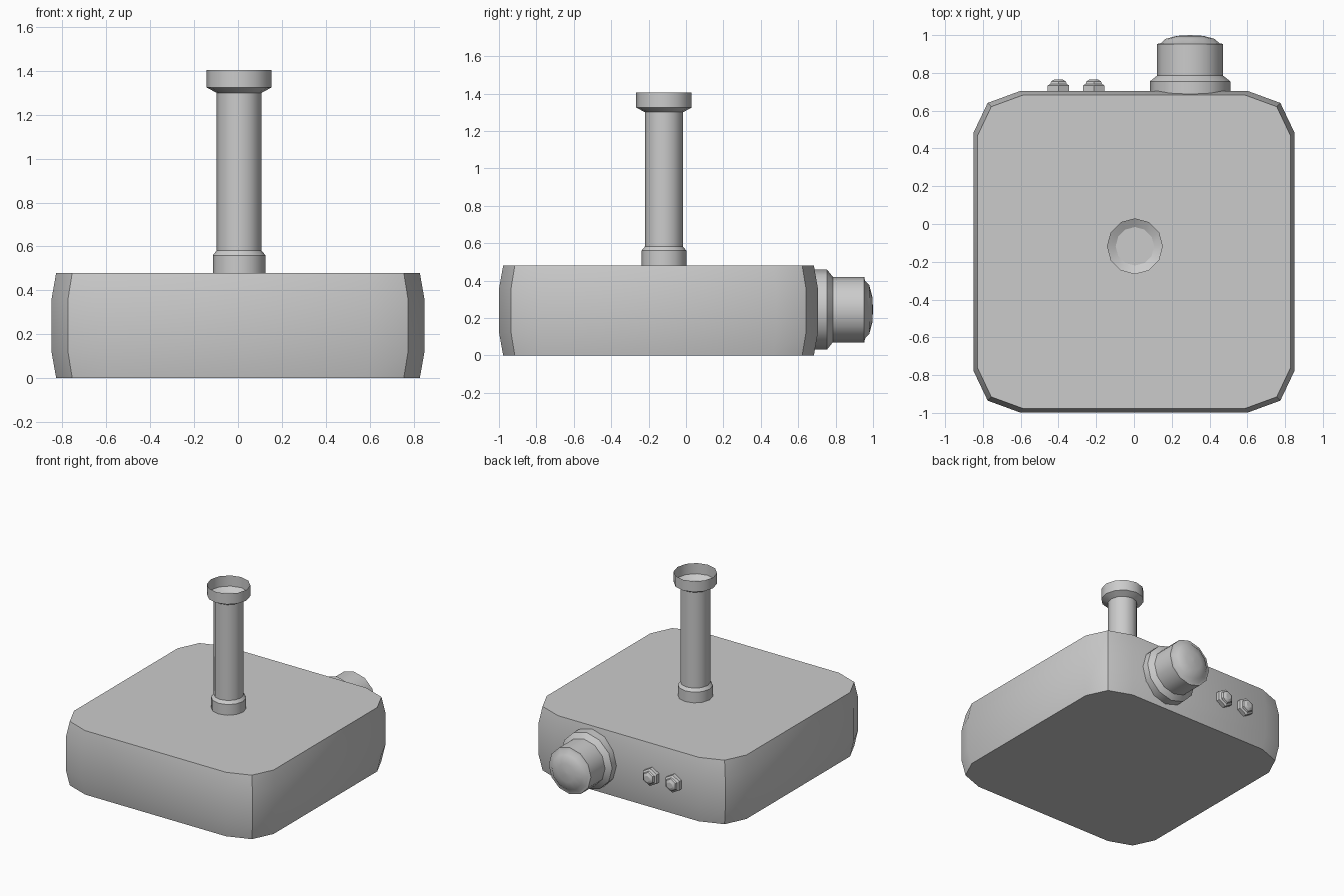
import bpy, math

if "Cube" in bpy.data.objects:
    bpy.data.objects.remove(bpy.data.objects["Cube"])


def make_object(name, verts, faces, loc=(0, 0, 0), rot=(0, 0, 0), angle=30):
    mesh = bpy.data.meshes.new(name)
    mesh.from_pydata(verts, [], faces)
    obj = bpy.data.objects.new(name, mesh)
    bpy.context.collection.objects.link(obj)
    obj.location, obj.rotation_euler = loc, rot
    bpy.ops.object.select_all(action='DESELECT')
    obj.select_set(True)
    bpy.context.view_layer.objects.active = obj
    bpy.ops.object.shade_smooth_by_angle(angle=math.radians(angle))
    return obj


def bridge(rings, n):
    return [(r * n + i, r * n + (i + 1) % n, (r + 1) * n + (i + 1) % n, (r + 1) * n + i)
            for r in range(rings - 1) for i in range(n)]


def lathe(name, profile, sides, loc, rot=(0, 0, 0), start=0, cap=True, angle=30):
    """Spin (radius, height) points around local z."""
    verts = [(r * math.cos(start + math.tau * i / sides),
              r * math.sin(start + math.tau * i / sides), h)
             for r, h in profile for i in range(sides)]
    faces = bridge(len(profile), sides)
    if cap:
        faces.append(tuple(range((len(profile) - 1) * sides, len(profile) * sides)))
    return make_object(name, verts, faces, loc, rot, angle)


# Body: rounded square stacked in four levels, pinched at top and bottom
corner = [(0.85, 0.63), (0.775, 0.788), (0.60, 0.852)]
outline = (corner + [(-x, y) for x, y in reversed(corner)]
           + [(-x, -y) for x, y in corner] + [(x, -y) for x, y in reversed(corner)])
n = len(outline)
levels = [(0.0, 0.975), (0.12, 1.0), (0.36, 1.0), (0.48, 0.975)]
verts = [(x * s, y * s, z) for z, s in levels for x, y in outline]
faces = bridge(4, n) + [tuple(reversed(range(n))), tuple(range(3 * n, 4 * n))]
make_object("body", verts, faces, (0, -0.147, 0), angle=40)

# Post: collar, tube and open thin-walled cup
post_at = (0.005, -0.118, 0)
lathe("post", [(0.12, 0.47), (0.12, 0.56), (0.102, 0.582), (0.102, 1.30)], 12, post_at, angle=35)
lathe("post_cup", [(0.102, 1.30), (0.148, 1.325), (0.148, 1.405)], 12, post_at,
      cap=False, angle=35)

# Back connector: stepped ring, barrel and domed end
to_back = (-math.pi / 2, 0, 0)
lathe("back_connector",
      [(0.213, 0.68), (0.213, 0.755), (0.188, 0.775), (0.175, 0.785), (0.175, 0.953),
       (0.155, 0.957), (0.13, 0.98), (0.07, 0.996), (0.001, 1.0)],
      12, (0.297, 0, 0.245), to_back, angle=35)

# Two hexagonal bolts beside the connector
for i, x in enumerate((-0.40, -0.213)):
    lathe(f"bolt_{i + 1}", [(0.066, 0.69), (0.066, 0.733), (0.05, 0.742), (0.045, 0.755), (0.024, 0.766)],
          6, (x, 0, 0.25), to_back, start=math.pi / 2)
